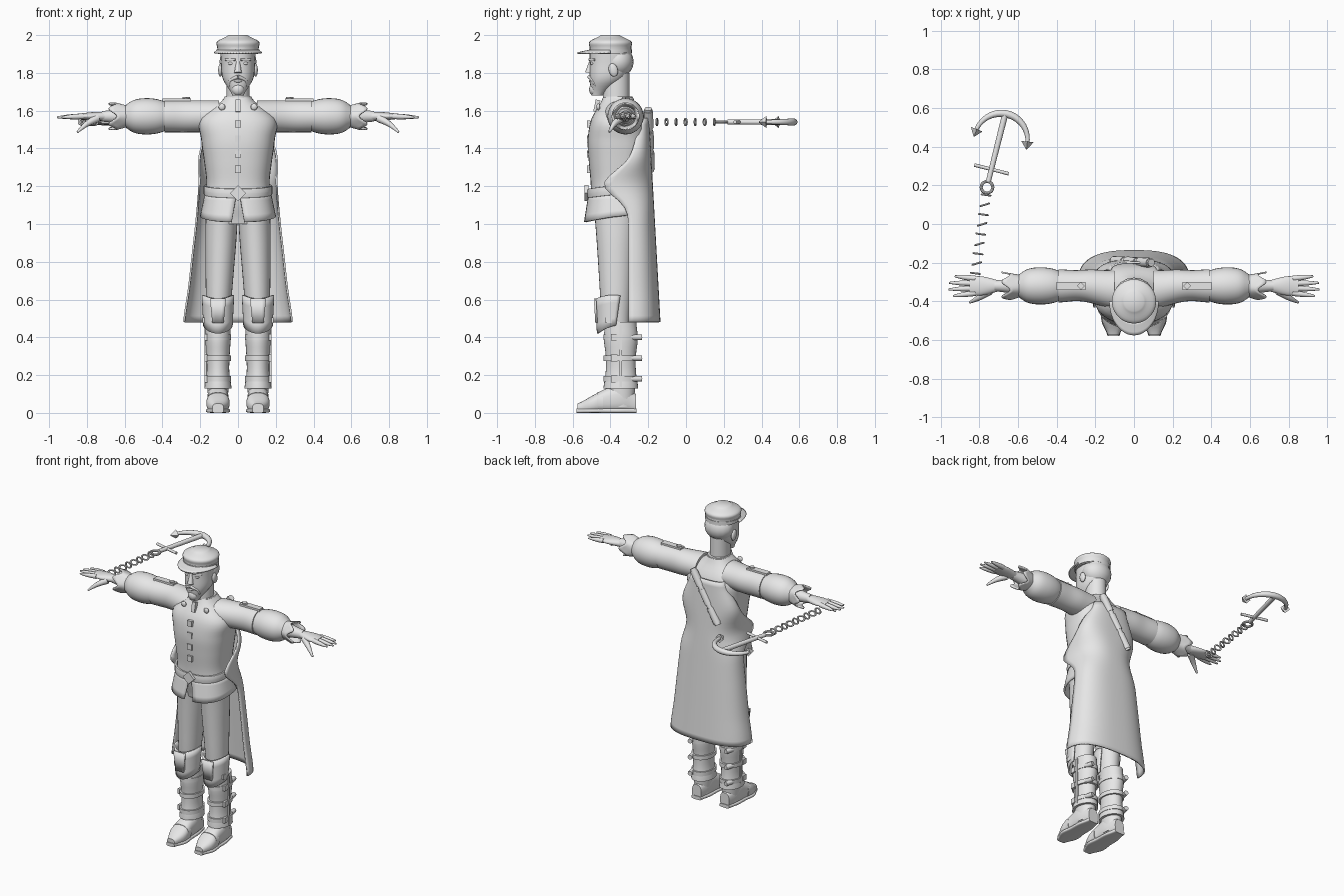
import bpy, bmesh, math
from math import pi, sin, cos, copysign
from mathutils import Vector, Matrix, Euler

cube = bpy.data.objects.get("Cube")
if cube:
    bpy.data.objects.remove(cube)

GREY = (.8, .8, .8, 1)
mat = bpy.data.materials.new("plain grey")
mat.use_nodes = True
mat.diffuse_color = GREY
mat.node_tree.nodes["Principled BSDF"].inputs["Base Color"].default_value = GREY

# Landmarks shared by the parts
BODY_Y, FACE_Y, ARM_Y, SHIN_Y = -.36, -.4, -.32, -.345
ARM_Z, CHAIN_Z, LEG_X = 1.57, 1.54, .106


def finish(name, bm, mirror=False, thick=0, angle=40):
    bmesh.ops.recalc_face_normals(bm, faces=bm.faces)
    mesh = bpy.data.meshes.new(name)
    bm.to_mesh(mesh)
    bm.free()
    mesh.materials.append(mat)
    part = bpy.data.objects.new(name, mesh)
    bpy.context.collection.objects.link(part)
    bpy.ops.object.select_all(action='DESELECT')
    part.select_set(True)
    bpy.context.view_layer.objects.active = part
    bpy.ops.object.shade_smooth_by_angle(angle=math.radians(angle))
    if thick:
        shell = part.modifiers.new("thickness", 'SOLIDIFY')
        shell.thickness, shell.offset = thick, 0
    if mirror:
        part.modifiers.new("mirror", 'MIRROR')


def grid(name, surface, across, along, closed=False, caps=False, **options):
    """Mesh of surface(u, v), with u and v running from nought to one."""
    bm = bmesh.new()
    columns = across if closed else across + 1
    rows = [[bm.verts.new(surface(i / across, j / along)) for i in range(columns)]
            for j in range(along + 1)]
    for low, high in zip(rows, rows[1:]):
        for i in range(across):
            k = (i + 1) % columns
            bm.faces.new((low[i], low[k], high[k], high[i]))
    if caps:
        bm.faces.new(rows[0])
        bm.faces.new(rows[-1])
    finish(name, bm, **options)


def spline(values, t):
    """Smooth path through evenly spaced numbers or vectors; a single number stays constant."""
    if isinstance(values, (int, float)):
        return values
    last = len(values) - 1
    i = min(int(t * last), last - 1)
    f = t * last - i
    before, start, end, after = (values[max(0, min(last, i + k))] for k in (-1, 0, 1, 2))
    slope_in, slope_out = (end - before) / 2, (after - start) / 2
    bend = (end - start) * 3 - slope_in * 2 - slope_out
    twist = (start - end) * 2 + slope_in + slope_out
    return start + slope_in * f + bend * f * f + twist * f * f * f


def power(value, exponent):
    return copysign(abs(value) ** exponent, value)


def loft(name, axis, ends, first, second, wide, deep=None, square=1, sides=28, along=16, **options):
    """Rounded sections along an axis: two centre coordinates and two radii, fixed or varying."""
    deep = wide if deep is None else deep

    def surface(u, v):
        turn = 2 * pi * u
        p = ends[0] + (ends[1] - ends[0]) * v
        a = spline(first, v) + spline(wide, v) * power(cos(turn), square)
        b = spline(second, v) + spline(deep, v) * power(sin(turn), square)
        return {'x': (p, a, b), 'y': (a, p, b), 'z': (a, b, p)}[axis]
    grid(name, surface, sides, along, True, True, **options)


def tube(name, points, radius, sides=12, along=12, **options):
    points = [Vector(p) for p in points]

    def surface(u, v):
        ahead = spline(points, min(1, v + .01)) - spline(points, max(0, v - .01))
        around = Vector((cos(2 * pi * u), sin(2 * pi * u), 0)) * spline(radius, v)
        return spline(points, v) + ahead.to_track_quat('Z', 'Y') @ around
    grid(name, surface, sides, along, True, True, **options)


def placed(place, size, turn):
    return Matrix.LocRotScale(Vector(place), Euler([math.radians(t) for t in turn]), Vector(size))


def box(name, place, size, turn=(0, 0, 0), **options):
    bm = bmesh.new()
    bmesh.ops.create_cube(bm, size=1, matrix=placed(place, size, turn))
    finish(name, bm, **options)


def ball(name, place, size, turn=(0, 0, 0), **options):
    bm = bmesh.new()
    bmesh.ops.create_uvsphere(bm, u_segments=16, v_segments=10, radius=1, matrix=placed(place, size, turn))
    finish(name, bm, angle=60, **options)


def ring(name, place, major, minor, turn=(0, 0, 0), stretch=1):
    matrix = placed(place, (stretch, 1, 1), turn)

    def surface(u, v):
        a, b = 2 * pi * u, 2 * pi * v
        reach = major + minor * cos(b)
        return matrix @ Vector((reach * cos(a), reach * sin(a), minor * sin(b)))
    grid(name, surface, 20, 8, True)


# Head and face
loft("head", 'z', (1.68, 1.94), 0, [-.47, -.42, FACE_Y, FACE_Y], [.03, .08, .09, .095], [.03, .09, .11, .11], .9)
loft("neck", 'z', (1.6, 1.8), 0, -.37, .062, .07)
tube("nose", [(0, -.5, 1.87), (0, -.515, 1.8)], [.008, .02])
ball("goatee", (0, -.487, 1.713), (.034, .026, .034))
ball("ear", (.093, -.385, 1.815), (.012, .024, .036), (15, 0, 0), mirror=True)
ball("eye", (.037, -.497, 1.85), (.017, .01, .008), mirror=True)
tube("brow", [(.014, -.512, 1.87), (.066, -.482, 1.87)], .006, mirror=True)
tube("moustache", [(0, -.513, 1.78), (.04, -.495, 1.76), (.046, -.48, 1.73)], [.01, .005], mirror=True)
ball("lips", (0, -.504, 1.757), (.022, .01, .008))
ball("hair", (0, BODY_Y, 1.86), (.098, .083, .085))

# Cap
loft("cap_crown", 'z', (1.9, 2), 0, FACE_Y, [.107, .11, .11, .05])
loft("cap_band", 'z', (1.905, 1.925), 0, FACE_Y, .113, along=1)


def visor(u, v):
    a = pi * (1 + u)
    return (.106 + .02 * v) * cos(a), FACE_Y + (.105 + .07 * v) * sin(a), 1.92 - .015 * v


grid("cap_visor", visor, 24, 4, thick=.008)

# Coat
loft("coat_body", 'z', (1, 1.67), 0, BODY_Y, [.13, .17, .167, .18, .195, .2, .07],
     [.11, .14, .145, .155, .16, .14, .08], .8, sides=36, along=30)
loft("collar", 'z', (1.64, 1.675), 0, BODY_Y, [.09, .07], [.09, .077])


def around_waist(angle, wide, z):
    return wide * power(cos(angle), .8), BODY_Y + (wide - .02) * power(sin(angle), .8), z


def skirt(u, v):
    gap = .02 + .09 * v
    angle = gap - pi / 2 + u * 2 * (pi - gap)
    return around_waist(angle, .17 + .025 * v, 1.16 - v * (.12 - .03 * sin(angle)))


def belt(u, v):
    angle, edge = 2 * pi * u, 2 * pi * v
    return around_waist(angle, .175 + .007 * power(cos(edge), .4),
                        1.18 + .018 * sin(angle) + .025 * power(sin(edge), .4))


grid("coat_skirt", skirt, 48, 4, thick=.012)
grid("belt", belt, 40, 12, True)
for size in (.06, .035):
    box("buckle", (0, -.515 - size / 5, 1.163), (size, .02, size), (0, 45, 0))
for i in range(4):
    box("front_tab", (0, -.515, 1.53 - .08 * i), (.034, .02, .038))
box("neck_clasp", (0, -.472, 1.625), (.026, .025, .065), (-12, 0, 0))
ball("badge", (.085, -.464, 1.62), (.018, .01, .018), mirror=True)

# Sleeves, cuffs and shoulder straps
loft("shoulder_sleeve", 'x', (.1, .39), [-.34, ARM_Y, ARM_Y], ARM_Z, [.1, .09, .08, .086], .085, mirror=True)
loft("puffed_sleeve", 'x', (.36, .62), ARM_Y, ARM_Z, [.07, .09, .096, .085, .045], mirror=True)
loft("forearm", 'x', (.58, .72), ARM_Y, ARM_Z, [.045, .028], mirror=True)


def cuff(u, v):
    angle, flare = 2 * pi * u, .05 + .02 * v
    return (.575 + .11 * v * (.8 + .2 * cos(5 * angle)),
            ARM_Y + flare * cos(angle), ARM_Z + flare * sin(angle))


grid("cuff", cuff, 40, 4, True, thick=.008, mirror=True)
box("shoulder_strap", (.325, ARM_Y, 1.656), (.15, .042, .016), mirror=True)
box("strap_stud", (.275, ARM_Y, 1.666), (.028, .028, .012), (0, 0, 45), mirror=True)

# Hands
loft("palm", 'x', (.69, .85), ARM_Y, ARM_Z, [.026, .04, .05, .046], [.024, .022, .014], mirror=True)
for i in range(4):
    root = ARM_Y + .038 - .025 * i
    tip = Vector((.96 - .013 * (i - 1.6) ** 2, root + .012 - .009 * i, ARM_Z - .005))
    tube("finger", [(.82, root, ARM_Z), tip], [.015, .013, .005], mirror=True)
tube("thumb", [(.745, -.345, 1.56), (.8, -.38, 1.53), (.85, -.406, 1.487)], [.022, .015, .006], mirror=True)


# Cape, wrapping forward at the waist
def cape(u, v):
    z, angle = 1.56 - 1.08 * v, pi * (u - .5)
    edge = -.305 - .13 * math.exp(-((z - 1.21) / .09) ** 2) + .25 * max(0, z - 1.3)
    back = -.2 + .06 * v
    wide = spline([.12, .2, .205, .22, .24, .26, .285], v)
    return wide * power(sin(angle), .75), edge + (back - edge) * abs(cos(angle)) ** .75, z


grid("cape", cape, 32, 32, thick=.01)

# Slung tube on the back
top, low = Vector((.09, -.2, 1.61)), Vector((-.11, -.19, 1.28))
tube("back_tube", [top, low], .02)
for i in range(3):
    tube("back_tube_sleeve", [top.lerp(low, (i + k) / 3) for k in (.1, .9)], .025)

# Legs
loft("trouser_leg", 'z', (.45, 1.1), [LEG_X, .1, .092, .085], -.372, [.058, .068, .076, .083, .085],
     [.07, .082, .092, .103, .115], mirror=True)
loft("gaiter", 'z', (.13, .48), LEG_X, SHIN_Y, [.072, .06, .062, .067, .064], [.092, .08, .08, .09, .082], mirror=True)


def knee(u, v):
    angle = (u - .5) * (4 - v / 2) - pi / 2
    return (LEG_X + (.081 - .008 * v) * cos(angle), -.385 + (.088 - .006 * v) * sin(angle),
            .615 - v * (.165 - .02 * sin(angle)) + .01 * cos(2 * angle))


def knee_plate(u, v):
    return LEG_X + (u - .5) * (.085 - .025 * v), -.482 + .008 * v, .605 - .13 * v


grid("knee_guard", knee, 20, 4, thick=.01, mirror=True)
grid("knee_plate", knee_plate, 4, 2, thick=.012, mirror=True)
box("knee_stud", (.181, -.41, .49), (.012, .03, .03), mirror=True)

# Gaiter straps and buckles
for z in (.4, .29, .18):
    loft("gaiter_strap", 'z', (z - .014, z + .014), LEG_X, SHIN_Y, .07, .093, along=1, mirror=True)
    box("front_buckle", (.17, -.38, z), (.016, .034, .036), mirror=True)
    tube("strap_toggle", [(.155, ARM_Y, z), (.135, -.235, z)], .015, mirror=True)
box("gaiter_seam", (.172, SHIN_Y, .3), (.01, .014, .33), mirror=True)

# Boots, with section heights that keep them on the floor
height = [.05, .075, .065, .045, .025]
loft("ankle", 'z', (.03, .16), LEG_X, SHIN_Y, [.05, .057], [.068, .077], mirror=True)
loft("boot", 'y', (-.266, -.575), LEG_X, height, [.035, .054, .056, .06, .03], height, .8, mirror=True)
loft("sole", 'y', (-.262, -.58), LEG_X, .012, [.036, .053, .056, .063, .03], .012, .5, mirror=True)
loft("toe_strap", 'y', (-.47, -.44), LEG_X, .055, .061, .053, .8, along=1, mirror=True)

# Chain from the right hand
start, stop = Vector((-.82, -.255, CHAIN_Z)), Vector((-.765, .15, CHAIN_Z))
for i in range(9):
    ring("chain_link", start.lerp(stop, i / 8), .017, .005, (90, 0, 25 * (i % 2) - 8), 1.3)

# Anchor
ring("anchor_ring", (-.76, .19, CHAIN_Z), .03, .008)
tube("anchor_shank", [(-.753, .22, CHAIN_Z), (-.668, .56, CHAIN_Z)], [.013, .016])
tube("anchor_stock", [(-.825, .305, CHAIN_Z), (-.648, .26, CHAIN_Z)], .009)
hub, lean = Vector((-.688, .434, CHAIN_Z)), -.24
angles = [lean + pi * k / 12 for k in range(13)]
arc = [hub + Vector((cos(a), sin(a), 0)) * .138 for a in angles]
tube("anchor_arms", arc, [.01, .019, .01], along=24)
for tip, inner in ((arc[0], arc[1]), (arc[-1], arc[-2])):
    out = (tip - inner).normalized()
    tube("anchor_fluke", [tip - out * .025, tip + out * .015], [.032, .003], sides=4, along=1)
